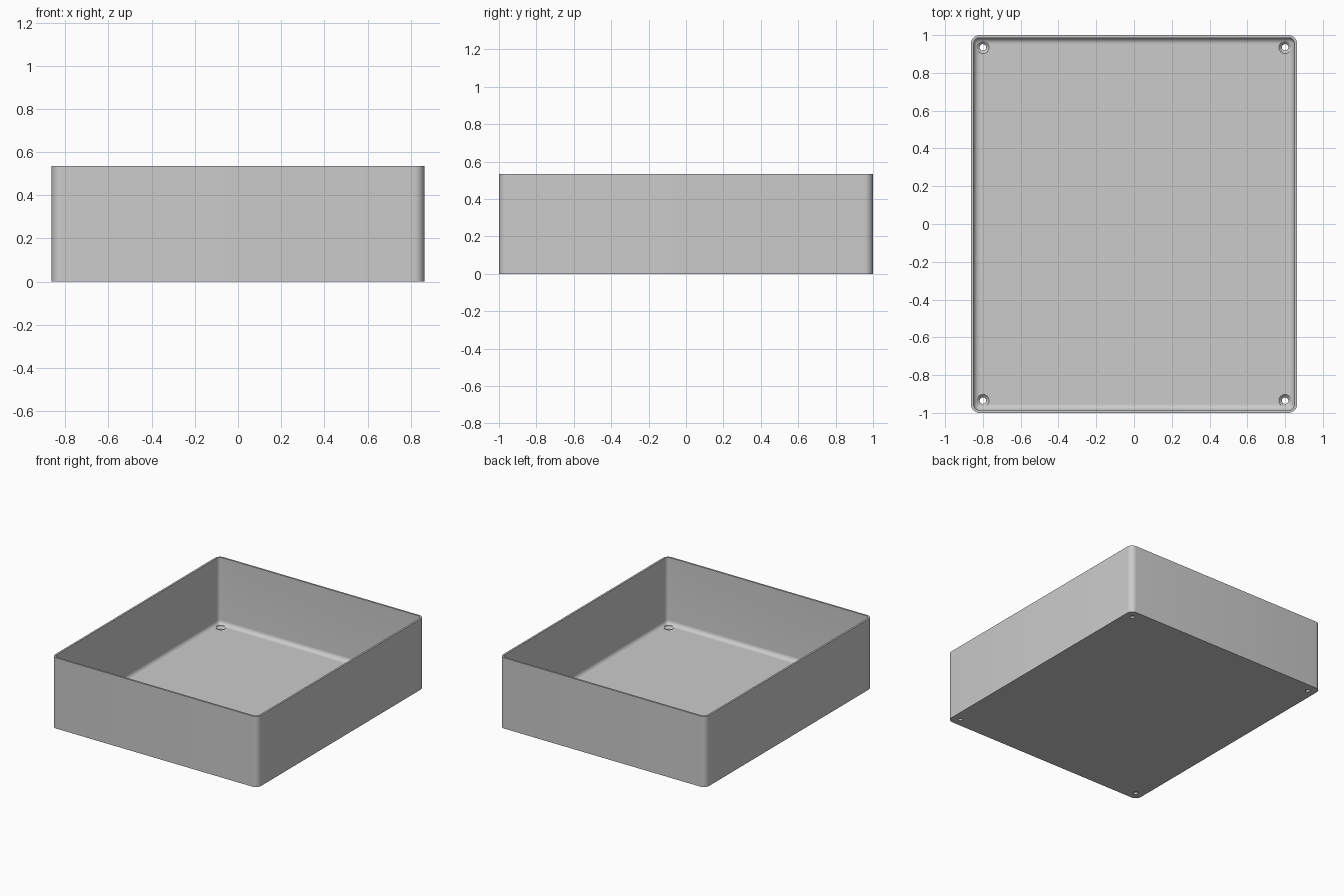
import bpy, bmesh, math

cube = bpy.data.objects.get("Cube")
if cube:
    bpy.data.objects.remove(cube, do_unlink=True)

HALF_X, HALF_Y, HEIGHT = 0.863, 1.0, 0.535
WALL, FLOOR, CORNER, FILLET = 0.014, 0.03, 0.045, 0.032
HOLE_X, HOLE_Y, HOLE_R, SINK_R = 0.8, 0.935, 0.017, 0.033
STEPS = 8

grey = bpy.data.materials.new("Plain grey")
grey.use_nodes = True
colour = (0.6, 0.6, 0.6, 1)
grey.diffuse_color = colour
grey.node_tree.nodes["Principled BSDF"].inputs["Base Color"].default_value = colour


def ring(bm, inset, z):
    """Rounded rectangle loop, inset from the outer wall."""
    r = max(CORNER - inset, 0.004)
    cx, cy = HALF_X - inset - r, HALF_Y - inset - r
    verts = []
    for i, (sx, sy) in enumerate([(1, 1), (-1, 1), (-1, -1), (1, -1)]):
        for k in range(STEPS + 1):
            a = math.pi / 2 * (i + k / STEPS)
            verts.append(bm.verts.new((sx * cx + r * math.cos(a), sy * cy + r * math.sin(a), z)))
    return verts


def bridge(bm, rings):
    for a, b in zip(rings, rings[1:]):
        for i in range(len(a)):
            j = (i + 1) % len(a)
            bm.faces.new((a[i], a[j], b[j], b[i]))


def finish(name, bm):
    bmesh.ops.recalc_face_normals(bm, faces=bm.faces)
    mesh = bpy.data.meshes.new(name)
    bm.to_mesh(mesh)
    bm.free()
    mesh.materials.append(grey)
    obj = bpy.data.objects.new(name, mesh)
    bpy.context.collection.objects.link(obj)
    return obj


# Tray: outer wall, rim, inner wall, rounded floor edge
bm = bmesh.new()
profile = [(0, 0), (0, HEIGHT), (WALL, HEIGHT)]
for k in range(STEPS + 1):
    a = math.pi / 2 * k / STEPS
    profile.append((WALL + FILLET * (1 - math.cos(a)), FLOOR + FILLET * (1 - math.sin(a))))
rings = [ring(bm, inset, z) for inset, z in profile]
bridge(bm, rings)
bm.faces.new(rings[0])
bm.faces.new(rings[-1])
tray = finish("tray", bm)

# Countersunk screw holes, cut by one stepped plug per corner
bm = bmesh.new()
plug = [(HOLE_R, -0.05), (HOLE_R, FLOOR - SINK_R + HOLE_R),
        (SINK_R, FLOOR), (SINK_R, FLOOR + FILLET * 2)]
for sx in (-1, 1):
    for sy in (-1, 1):
        loops = [[bm.verts.new((sx * HOLE_X + r * math.cos(math.tau * i / 32),
                                sy * HOLE_Y + r * math.sin(math.tau * i / 32), z))
                  for i in range(32)] for r, z in plug]
        bridge(bm, loops)
        bm.faces.new(loops[0])
        bm.faces.new(loops[-1])
cutter = finish("screw_hole_cutter", bm)
cutter.hide_render = True

cut = tray.modifiers.new("Screw holes", "BOOLEAN")
cut.operation = "DIFFERENCE"
cut.solver = "EXACT"
cut.object = cutter
bpy.ops.object.select_all(action="DESELECT")
bpy.context.view_layer.objects.active = tray
tray.select_set(True)
bpy.ops.object.modifier_apply(modifier=cut.name)
bpy.data.objects.remove(cutter, do_unlink=True)
bpy.ops.object.shade_smooth_by_angle(angle=math.radians(30))
